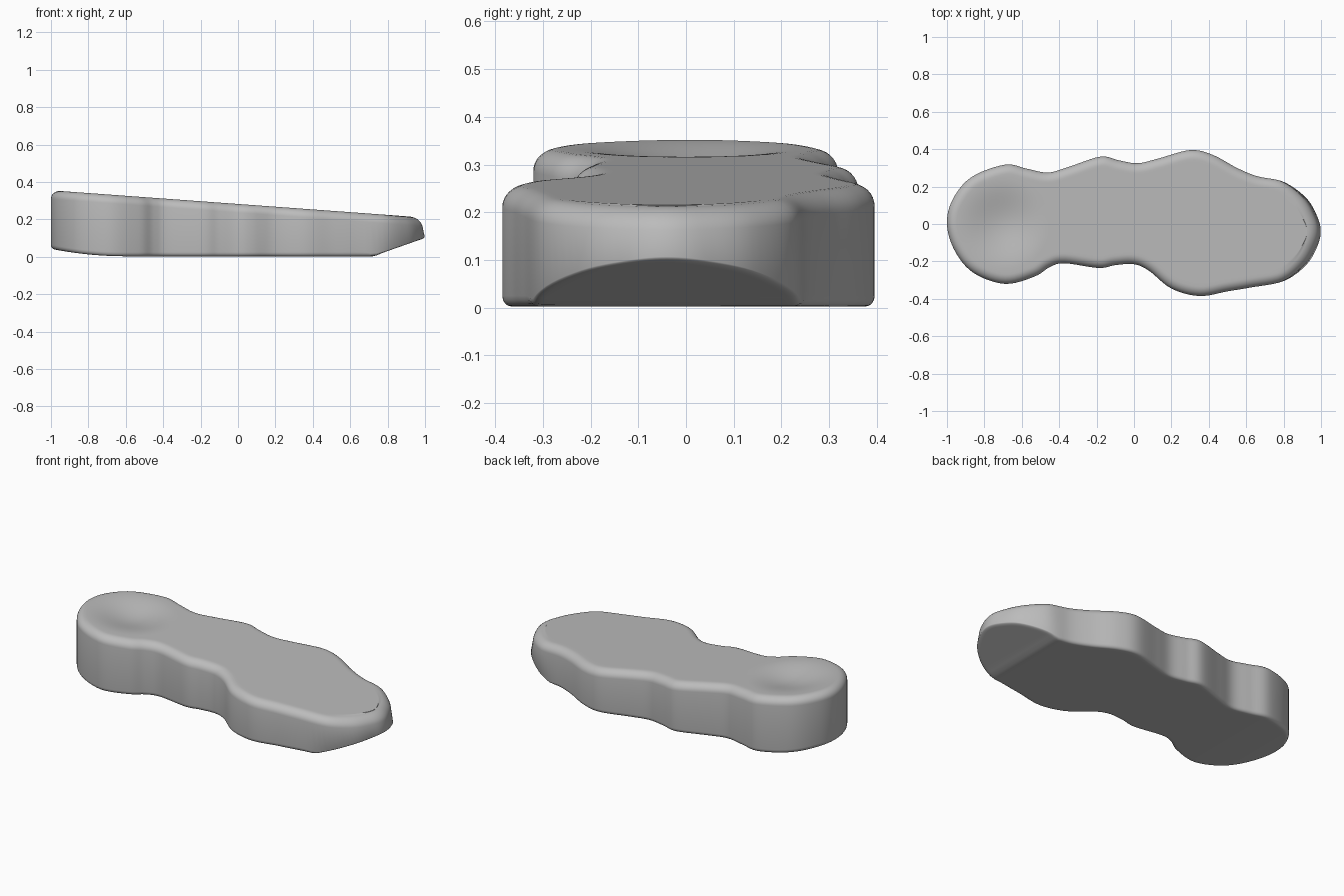
import bpy
import bmesh
import math
from mathutils import Vector

cube = bpy.data.objects.get("Cube")
if cube:
    bpy.data.objects.remove(cube)

# Outline control points along the back and front sides, heel to toe
BACK = [(-1, 0), (-.97, .13), (-.87, .25), (-.69, .317), (-.57, .295), (-.46, .275),
        (-.35, .305), (-.18, .36), (-.08, .34), (.02, .325), (.13, .35), (.3, .395),
        (.42, .37), (.55, .3), (.66, .255), (.8, .225), (.92, .14), (.98, .04), (1, -.04)]
FRONT = [(-1, 0), (-.96, -.14), (-.86, -.26), (-.69, -.32), (-.53, -.28), (-.45, -.23),
         (-.37, -.21), (-.19, -.235), (-.1, -.22), (0, -.215), (.08, -.25), (.2, -.345),
         (.35, -.385), (.5, -.36), (.62, -.34), (.8, -.305), (.92, -.22), (.98, -.12), (1, -.04)]
STEPS = 6
ROWS = 36


def closed_spline(points):
    """Smooth closed loop through the points."""
    result = []
    n = len(points)
    for i in range(n):
        a, b, c, d = (Vector(points[(i + k) % n]) for k in (-1, 0, 1, 2))
        for s in range(STEPS):
            t = s / STEPS
            result.append(0.5 * (2 * b + (c - a) * t + (2 * a - 5 * b + 4 * c - d) * t * t
                                 + (3 * b - a - 3 * c + d) * t ** 3))
    return result


def smooth(a, b, v):
    t = min(max((v - a) / (b - a), 0), 1)
    return t * t * (3 - 2 * t)


def top_height(p):
    """Sloping top with a shallow round dish near the heel."""
    r = min((p - Vector((-.7, 0))).length / .25, 1)
    return .2825 - .073 * p.x - .016 * (1 + math.cos(math.pi * r))


def bottom_height(p):
    """Flat underside, curved up at the heel and cut to a ramp at the toe."""
    heel = .04 * (max(-.6 - p.x, 0) / .4) ** 2
    ramp = max(p.x - .72, 0)
    return .003 + heel + .35 * ramp * smooth(.68, .78, p.x)


outline = closed_spline(BACK + FRONT[-2:0:-1])
count = len(outline)
normals = []
for i in range(count):
    d = (outline[(i + 1) % count] - outline[i - 1]).normalized()
    normals.append(Vector((-d.y, d.x)))
inward = 1 if sum(n.dot(p) for n, p in zip(normals, outline)) < 0 else -1

bm = bmesh.new()


def ring(inset, level):
    """One loop of the side wall; level gives the height from the plan point."""
    loop = []
    for p, n in zip(outline, normals):
        q = p + n * inward * inset
        z = level(p, q)
        q.x -= .22 * max(z - .1, 0) * smooth(.75, .95, p.x)
        loop.append(bm.verts.new((q.x, q.y, z)))
    return loop


# Rounded lower edge, wall and rounded upper edge
rings = []
for k in range(5):
    a = math.pi / 2 * k / 4

    def low(p, q, a=a):
        soft = 1 - smooth(.65, .8, p.x)
        return bottom_height(q) + (.006 + .016 * soft) * (1 - math.cos(a))
    rings.append(ring(.018 * (1 - math.sin(a)), low))
for k in range(9):
    a = math.pi / 2 * k / 8
    rings.append(ring(.05 * (1 - math.cos(a)),
                      lambda p, q, a=a: top_height(q) - .046 * (1 - math.sin(a))))
for lower, upper in zip(rings, rings[1:]):
    for i in range(count):
        j = (i + 1) % count
        bm.faces.new((lower[i], lower[j], upper[j], upper[i]))


# Caps: rows of points spanning from the back edge to the front edge
def cap(loop, height):
    half = count // 2
    columns = []
    for i in range(1, half):
        a, b = loop[i], loop[-i]
        column = [a]
        for r in range(1, ROWS):
            q = a.co.lerp(b.co, r / ROWS)
            q.z = height(q.xy)
            column.append(bm.verts.new(q))
        columns.append(column + [b])
    for left, right in zip(columns, columns[1:]):
        for r in range(ROWS):
            bm.faces.new((left[r], left[r + 1], right[r + 1], right[r]))
    for tip, column in ((loop[0], columns[0]), (loop[half], columns[-1])):
        for r in range(ROWS):
            bm.faces.new((tip, column[r], column[r + 1]))


cap(rings[0], bottom_height)
cap(rings[-1], top_height)
bmesh.ops.recalc_face_normals(bm, faces=bm.faces[:])

mesh = bpy.data.meshes.new("contoured_rest")
bm.to_mesh(mesh)
bm.free()
rest = bpy.data.objects.new("contoured_rest", mesh)
bpy.context.collection.objects.link(rest)

# Single plain grey
grey = bpy.data.materials.new("plain_grey")
grey.use_nodes = True
colour = (.5, .5, .5, 1)
grey.diffuse_color = colour
grey.node_tree.nodes["Principled BSDF"].inputs["Base Color"].default_value = colour
mesh.materials.append(grey)

# Smooth surface with a crisp toe edge
bpy.ops.object.select_all(action='DESELECT')
rest.select_set(True)
bpy.context.view_layer.objects.active = rest
bpy.ops.object.shade_smooth_by_angle(angle=math.radians(40))
